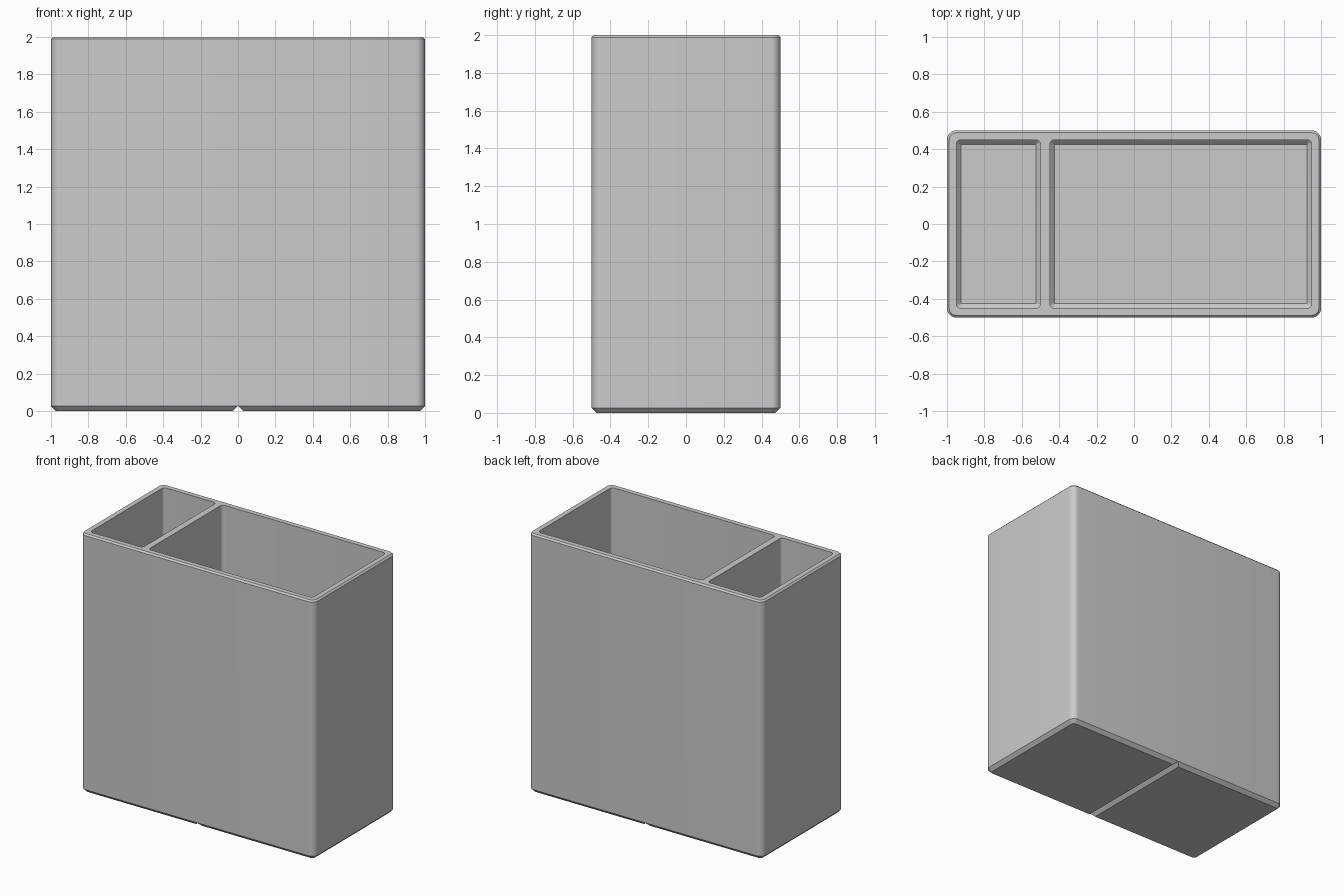
import bpy, bmesh, math

if "Cube" in bpy.data.objects:
    bpy.data.objects.remove(bpy.data.objects["Cube"])

grey = bpy.data.materials.new("plain grey")
grey.diffuse_color = (0.6, 0.6, 0.6, 1)
grey.use_nodes = True
grey.node_tree.nodes["Principled BSDF"].inputs["Base Color"].default_value = grey.diffuse_color


def ring(bm, x0, x1, y0, y1, r, z, seg=8):
    """Rounded rectangle loop of vertices at height z."""
    verts = []
    for i, (cx, cy) in enumerate([(x1 - r, y1 - r), (x0 + r, y1 - r),
                                  (x0 + r, y0 + r), (x1 - r, y0 + r)]):
        for s in range(seg + 1):
            a = math.pi / 2 * (i + s / seg)
            verts.append(bm.verts.new((cx + r * math.cos(a), cy + r * math.sin(a), z)))
    return verts


def loft(name, x0, x1, y0, y1, r, levels):
    """Rounded block; levels are (z, inset) pairs from bottom to top."""
    bm = bmesh.new()
    rings = [ring(bm, x0 + d, x1 - d, y0 + d, y1 - d, max(r - d, 0.002), z) for z, d in levels]
    for a, b in zip(rings, rings[1:]):
        n = len(a)
        for i in range(n):
            bm.faces.new((a[i], a[(i + 1) % n], b[(i + 1) % n], b[i]))
    bm.faces.new(rings[0][::-1])
    bm.faces.new(rings[-1])
    return finish(name, bm)


def finish(name, bm):
    bmesh.ops.recalc_face_normals(bm, faces=bm.faces)
    me = bpy.data.meshes.new(name)
    bm.to_mesh(me)
    bm.free()
    me.materials.append(grey)
    ob = bpy.data.objects.new(name, me)
    bpy.context.collection.objects.link(ob)
    return ob


# Outer body: chamfered foot and softly broken top rim
body = loft("divided_container", -1, 1, -0.5, 0.5, 0.05,
            [(0, 0.027), (0.027, 0), (1.988, 0), (2, 0.012)])

# Two open compartments with chamfered floors
cutters = [loft(name, x0, x1, -0.45, 0.45, 0.025,
                [(0.05, 0.025), (0.075, 0), (2.1, 0)])
           for name, x0, x1 in [("small_compartment_cutter", -0.95, -0.5),
                                ("large_compartment_cutter", -0.45, 0.95)]]

# V groove across the underside
bm = bmesh.new()
ends = [[bm.verts.new((x, y, z)) for x, z in [(-0.054, -0.027), (0.054, -0.027), (0, 0.027)]]
        for y in (-0.7, 0.7)]
bm.faces.new(ends[0])
bm.faces.new(ends[1][::-1])
for i in range(3):
    j = (i + 1) % 3
    bm.faces.new((ends[0][i], ends[0][j], ends[1][j], ends[1][i]))
cutters.append(finish("groove_cutter", bm))

# Cut the compartments and groove, then drop the cutters
bpy.context.view_layer.objects.active = body
for cutter in cutters:
    mod = body.modifiers.new(cutter.name, 'BOOLEAN')
    mod.operation = 'DIFFERENCE'
    mod.solver = 'EXACT'
    mod.object = cutter
    bpy.ops.object.modifier_apply(modifier=mod.name)
    bpy.data.objects.remove(cutter)

# Smooth rounded corners, crisp edges elsewhere
bpy.ops.object.select_all(action='DESELECT')
body.select_set(True)
bpy.ops.object.shade_smooth_by_angle(angle=math.radians(30))
